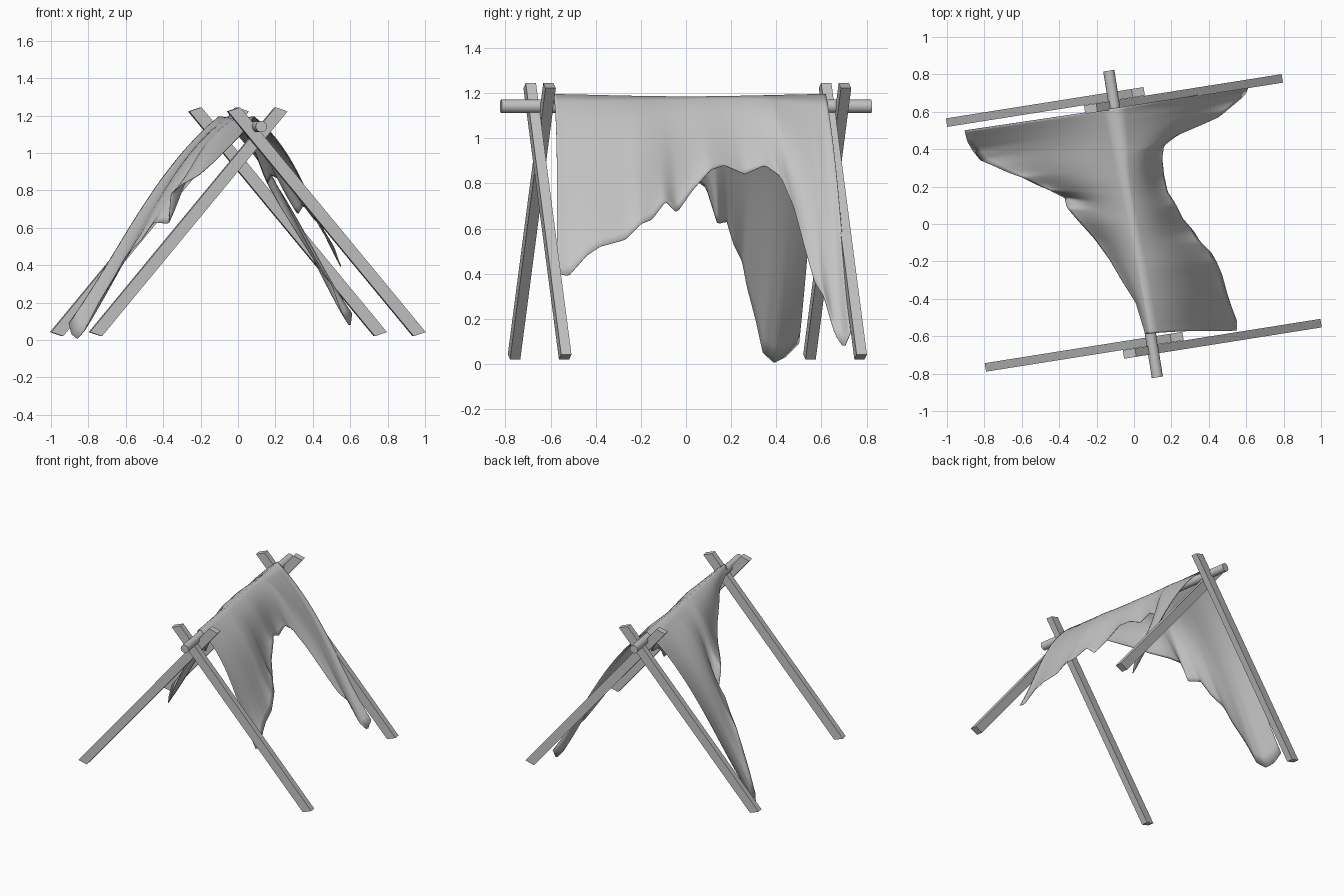
import bpy, bmesh, math
from mathutils import Vector

if "Cube" in bpy.data.objects:
    bpy.data.objects.remove(bpy.data.objects["Cube"])

ANG = math.radians(9)
U = Vector((math.cos(ANG), math.sin(ANG), 0))    # across the frame
V = Vector((-math.sin(ANG), math.cos(ANG), 0))   # along the ridge

grey = bpy.data.materials.new("plain_grey")
grey.diffuse_color = (0.55, 0.55, 0.55, 1)
grey.use_nodes = True
grey.node_tree.nodes["Principled BSDF"].inputs["Base Color"].default_value = grey.diffuse_color


def add_object(name, bm):
    bmesh.ops.recalc_face_normals(bm, faces=bm.faces)
    me = bpy.data.meshes.new(name)
    bm.to_mesh(me)
    bm.free()
    me.materials.append(grey)
    ob = bpy.data.objects.new(name, me)
    bpy.context.collection.objects.link(ob)
    return ob


# Crossed legs: a slanted four-corner profile extruded along the ridge
def leg(name, v, side):
    profile = [(-0.905, 0.042), (-0.84, 0.02), (0.165, 1.222), (0.099, 1.244)]
    bm = bmesh.new()
    rings = []
    for dv in (-0.023, 0.023):
        rings.append([bm.verts.new(U * u * side + V * (v + dv) + Vector((0, 0, z)))
                      for u, z in profile])
    bm.faces.new(rings[0])
    bm.faces.new(rings[1])
    for i in range(4):
        j = (i + 1) % 4
        bm.faces.new((rings[0][i], rings[0][j], rings[1][j], rings[1][i]))
    add_object(name, bm)


leg("front_left_leg", -0.633, 1)
leg("front_right_leg", -0.680, -1)
leg("back_left_leg", 0.692, 1)
leg("back_right_leg", 0.645, -1)

# Ridge pole
bpy.ops.mesh.primitive_cylinder_add(vertices=24, radius=0.03, depth=1.66,
                                    location=(-0.005, 0, 1.141),
                                    rotation=(math.pi / 2, 0, ANG))
pole = bpy.context.object
pole.name = "ridge_pole"
pole.data.materials.append(grey)
bpy.ops.object.shade_smooth_by_angle(angle=math.radians(40))

# Torn lower edges of the cloth: (ridge y, x, y, z)
RIGHT = [(-.585, .55, -.57, .40), (-.54, .55, -.52, .39), (-.46, .52, -.44, .48),
         (-.40, .50, -.38, .52), (-.30, .47, -.27, .55), (-.25, .44, -.20, .62),
         (-.20, .41, -.15, .64), (-.14, .35, -.09, .72), (-.09, .32, -.04, .67),
         (-.03, .26, .03, .77), (.04, .22, .11, .86), (.10, .18, .17, .88),
         (.18, .16, .26, .84), (.25, .15, .35, .88), (.30, .16, .42, .83),
         (.35, .24, .48, .69), (.40, .36, .53, .50), (.45, .45, .57, .36),
         (.50, .50, .61, .30), (.55, .56, .66, .13), (.59, .60, .70, .07),
         (.62, .61, .73, .14)]
LEFT = [(-.585, .06, -.585, 1.15), (-.45, .01, -.42, 1.09), (-.33, -.06, -.31, 1.02),
        (-.22, -.13, -.19, .95), (-.10, -.21, -.08, .88), (-.02, -.30, .02, .83),
        (.06, -.36, .09, .78), (.12, -.37, .14, .62), (.18, -.45, .18, .63),
        (.24, -.52, .21, .53), (.30, -.60, .25, .45), (.35, -.66, .27, .34),
        (.41, -.75, .31, .19), (.47, -.82, .34, .05), (.52, -.86, .39, .005),
        (.56, -.89, .44, .03), (.62, -.905, .50, .09)]
COLS, ROWS = 96, 18
Y0, Y1 = -.585, .62


def edge_at(table, y):
    for a, b in zip(table, table[1:]):
        if y <= b[0] + 1e-6:
            f = (y - a[0]) / (b[0] - a[0])
            return Vector(a[1:]).lerp(Vector(b[1:]), f)
    return Vector(table[-1][1:])


def column_points(table):
    ys = [Y0 + (Y1 - Y0) * i / COLS for i in range(COLS + 1)]
    edge = [edge_at(table, y) for y in ys]
    cols = []
    for i, y in enumerate(ys):
        top = Vector((-.005 - .158 * y, y, 1.19 - .006 * math.cos(y * 4)))
        w = min(6, i, COLS - i)
        soft = sum(edge[i - w:i + w + 1], Vector()) / (2 * w + 1)
        d = soft - top
        n = d.cross(V).normalized()
        if n.z < 0:
            n = -n
        amp = .052 * min(1, d.length / .7)
        cols.append([top + d * t + (edge[i] - soft) * t ** 3
                     + n * amp * 6.75 * t * (1 - t) ** 2
                     for t in (r / ROWS for r in range(ROWS + 1))])
    return cols


# Draped cloth: both sides share the ridge line
bm = bmesh.new()
left, right = column_points(LEFT), column_points(RIGHT)
grid = [[bm.verts.new(p) for p in l[::-1] + r[1:]] for l, r in zip(left, right)]
for a, b in zip(grid, grid[1:]):
    for j in range(len(a) - 1):
        bm.faces.new((a[j], a[j + 1], b[j + 1], b[j]))
for f in bm.faces:
    f.smooth = True
cloth = add_object("torn_cloth", bm)
solid = cloth.modifiers.new("thickness", 'SOLIDIFY')
solid.thickness = 0.003
solid.offset = 0
